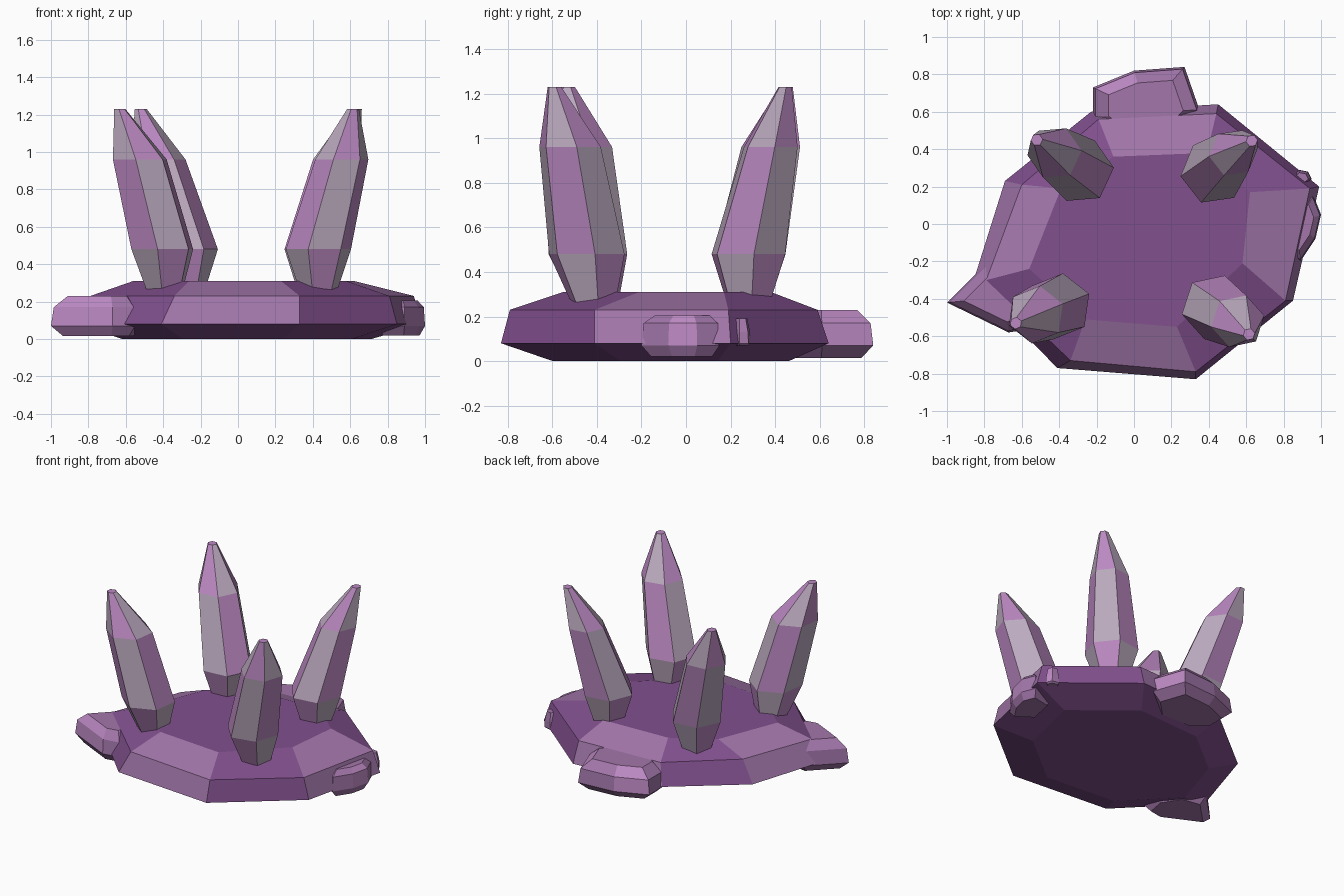
import bpy, bmesh
from math import cos, sin, radians

if "Cube" in bpy.data.objects:
    bpy.data.objects.remove(bpy.data.objects["Cube"])


def material(name, rgb):
    m = bpy.data.materials.new(name)
    m.diffuse_color = (*rgb, 1)
    m.use_nodes = True
    m.node_tree.nodes["Principled BSDF"].inputs["Base Color"].default_value = m.diffuse_color
    return m


DEEP = material("deep_violet", (0.22, 0.08, 0.27))
MAUVE = material("mauve", (0.36, 0.18, 0.40))
LILAC = material("lilac", (0.50, 0.25, 0.54))
PALE = material("pale_grey_violet", (0.50, 0.40, 0.52))


def loft(name, rings, mats):
    """Closed flat-faced solid through equal-length rings; side faces alternate materials."""
    bm = bmesh.new()
    vs = [[bm.verts.new(p) for p in r] for r in rings]
    n = len(rings[0])
    bm.faces.new(vs[0][::-1])
    bm.faces.new(vs[-1])
    for k, (a, b) in enumerate(zip(vs, vs[1:])):
        for i in range(n):
            j = (i + 1) % n
            f = bm.faces.new((a[i], a[j], b[j], b[i]))
            f.material_index = (i + 1) % 2 if k > 0 else 0
            if len(mats) == 2 and mats[1] == PALE:
                f.material_index = (i + k) % 2
    bmesh.ops.recalc_face_normals(bm, faces=bm.faces)
    me = bpy.data.meshes.new(name)
    bm.to_mesh(me)
    bm.free()
    for m in mats:
        me.materials.append(m)
    ob = bpy.data.objects.new(name, me)
    bpy.context.collection.objects.link(ob)
    return ob


def scaled(outline, centre, s, z):
    cx, cy = centre
    return [(cx + (x - cx) * s, cy + (y - cy) * s, z) for x, y in outline]


# Octagonal rock slab with chamfered top and bottom
lower = [(-0.41, -0.77), (0.33, -0.83), (0.85, -0.41), (0.99, 0.20),
         (0.45, 0.64), (-0.23, 0.60), (-0.69, 0.23), (-0.86, -0.31)]
upper = [(-0.34, -0.73), (0.33, -0.79), (0.81, -0.41), (0.94, 0.19),
         (0.44, 0.59), (-0.19, 0.56), (-0.60, 0.21), (-0.79, -0.30)]
crown = [(-0.26, -0.51), (0.23, -0.55), (0.58, -0.21), (0.62, 0.17),
         (0.39, 0.38), (-0.11, 0.36), (-0.39, 0.19), (-0.56, -0.24)]
loft("rock_slab", [scaled(lower, (0, 0), 0.72, 0),
                   [(x, y, 0.08) for x, y in lower],
                   [(x, y, 0.23) for x, y in upper],
                   [(x, y, 0.31) for x, y in crown]], [DEEP, MAUVE])


# Small rocks budding from the rim
def rim_rock(name, outline, centre, zs):
    scales = (0.78, 1.0, 0.95, 0.70)
    loft(name, [scaled(outline, centre, s, z) for s, z in zip(scales, zs)], [MAUVE, LILAC])


rim_rock("back_rim_rock",
         [(-0.1, 0.46), (0.2, 0.46), (0.35, 0.61), (0.27, 0.84), (0.0, 0.82), (-0.22, 0.73), (-0.22, 0.57)],
         (0.06, 0.60), (0.015, 0.07, 0.17, 0.23))
rim_rock("left_rim_rock",
         [(-1.0, -0.42), (-0.67, -0.58), (-0.55, -0.56), (-0.52, -0.40), (-0.62, -0.24), (-0.79, -0.21)],
         (-0.70, -0.39), (0.015, 0.07, 0.17, 0.23))
rim_rock("right_rim_rock",
         [(0.75, -0.1), (0.89, -0.2), (0.97, -0.08), (1.0, 0.05), (0.96, 0.15), (0.8, 0.12)],
         (0.87, 0.0), (0.02, 0.07, 0.17, 0.205))
rim_rock("right_rim_chip",
         [(0.84, 0.24), (0.89, 0.19), (0.95, 0.24), (0.93, 0.28), (0.88, 0.29)],
         (0.89, 0.24), (0.07, 0.08, 0.13, 0.19))


# Leaning six-sided crystals: foot, widest, shoulder and tip ring centres
def crystal(name, foot, wide, shoulder, tip, phase, r_shoulder=0.145):
    rings = []
    for (x, y), r, z in ((foot, 0.09, 0.22), (wide, 0.178, 0.48),
                         (shoulder, r_shoulder, 0.96), (tip, 0.032, 1.23)):
        rings.append([(x + r * cos(radians(phase + 60 * i)),
                       y + r * sin(radians(phase + 60 * i)), z) for i in range(6)])
    loft(name, rings, [LILAC, PALE])


crystal("front_left_crystal", (-0.39, -0.40), (-0.405, -0.44), (-0.525, -0.485), (-0.632, -0.53), 22, 0.155)
crystal("front_right_crystal", (0.43, -0.41), (0.43, -0.445), (0.555, -0.52), (0.615, -0.59), 12)
crystal("back_right_crystal", (0.42, 0.28), (0.425, 0.28), (0.53, 0.38), (0.63, 0.445), 8, 0.13)
crystal("back_left_crystal", (-0.28, 0.28), (-0.285, 0.285), (-0.425, 0.38), (-0.52, 0.45), 5)
